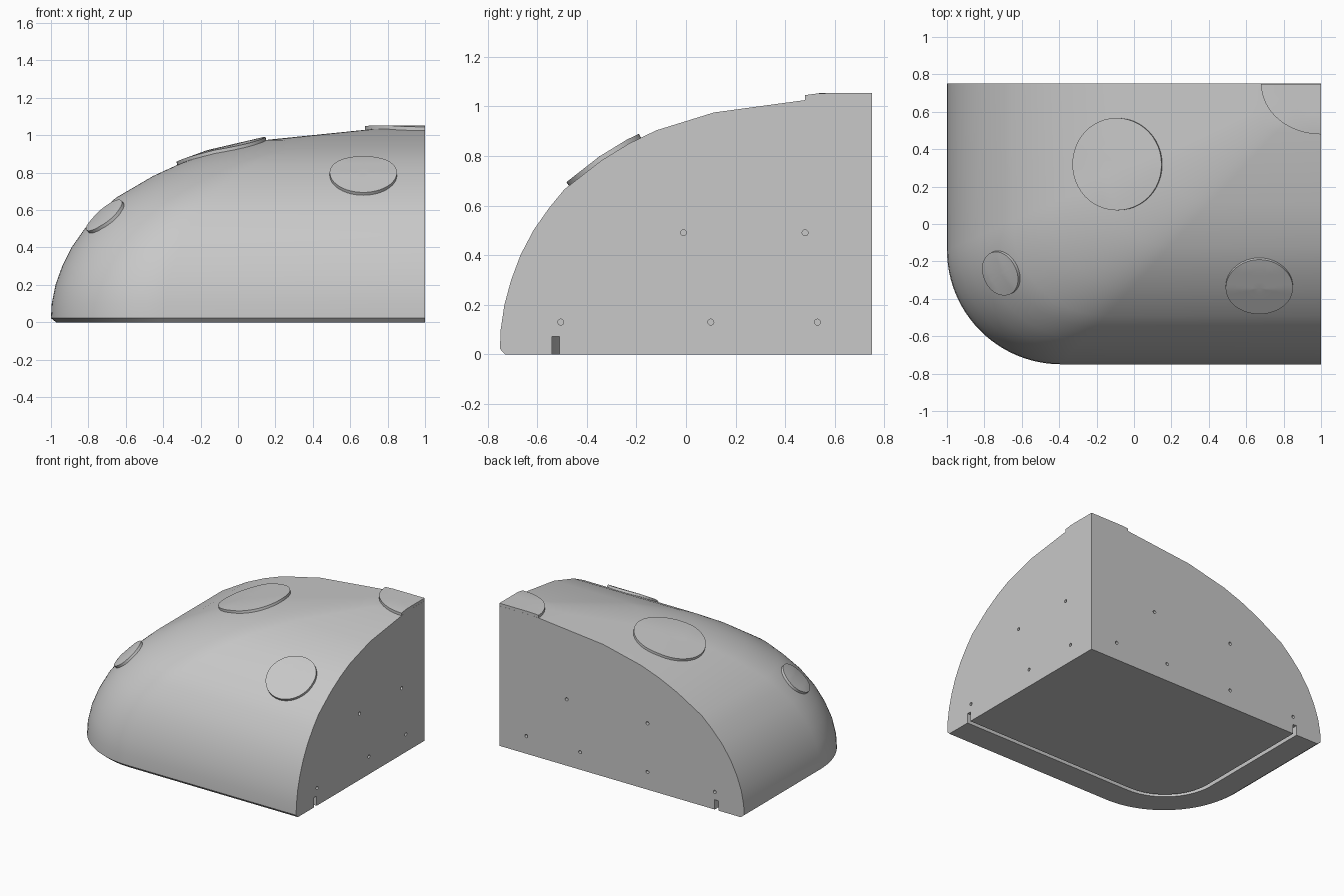
import bpy, bmesh, math
from mathutils import Vector, Matrix
from mathutils.bvhtree import BVHTree

if "Cube" in bpy.data.objects:
    bpy.data.objects.remove(bpy.data.objects["Cube"], do_unlink=True)

grey = bpy.data.materials.new("plain grey")
grey.use_nodes = True
grey.diffuse_color = (0.58, 0.58, 0.58, 1)
grey.node_tree.nodes["Principled BSDF"].inputs["Base Color"].default_value = (0.58, 0.58, 0.58, 1)

APEX = Vector((1, 0.75))
RADIUS = 0.61


def finish(bm, name):
    bmesh.ops.recalc_face_normals(bm, faces=bm.faces)
    mesh = bpy.data.meshes.new(name)
    bm.to_mesh(mesh)
    ob = bpy.data.objects.new(name, mesh)
    bpy.context.collection.objects.link(ob)
    mesh.materials.append(grey)
    return ob


def smooth(ob, degrees):
    bpy.ops.object.select_all(action='DESELECT')
    ob.select_set(True)
    bpy.context.view_layer.objects.active = ob
    bpy.ops.object.shade_smooth_by_angle(angle=math.radians(degrees))


def outline(inset=0, overshoot=0, steps=24):
    """Two straight sides joined by one round corner."""
    r = RADIUS - inset
    pts = [Vector((1 + overshoot, inset - 0.75))]
    for i in range(steps + 1):
        a = -math.pi / 2 * (1 + i / steps)
        pts.append(Vector((RADIUS - 1 + r * math.cos(a), RADIUS - 0.75 + r * math.sin(a))))
    pts.append(Vector((inset - 1, 0.75 + overshoot)))
    return pts


# Shell: the outline shrinks towards the inner corner as it rises
PROFILE = [(0.986, 0), (1, 0.022), (0.998, 0.1), (0.988, 0.2), (0.97, 0.3),
           (0.945, 0.4), (0.91, 0.5), (0.868, 0.59), (0.827, 0.665), (0.727, 0.782),
           (0.653, 0.85), (0.58, 0.903), (0.425, 0.975), (0.17, 1.027), (0.14, 1.033)]
bm = bmesh.new()
rings = []
for s, z in PROFILE:
    rings.append([bm.verts.new((*(APEX + (p - APEX) * s), z)) for p in outline()])
for low, high in zip(rings, rings[1:]):
    for i in range(len(low) - 1):
        bm.faces.new((low[i], low[i + 1], high[i + 1], high[i]))
top = bm.verts.new((*APEX, PROFILE[-1][1]))
base = bm.verts.new((*APEX, 0))
bm.faces.new(rings[-1] + [top])
bm.faces.new(rings[0] + [base])
for end in (0, -1):
    bm.faces.new([r[end] for r in rings] + [top, base])
bmesh.ops.recalc_face_normals(bm, faces=bm.faces)
surface = BVHTree.FromBMesh(bm)
shell = finish(bm, "shell")
bm.free()

# Cutter: locating holes in both flat walls and a groove under the base
bm = bmesh.new()


def hole(x, y, z, axis):
    turn = Matrix.Rotation(math.pi / 2, 4, axis)
    bmesh.ops.create_cone(bm, cap_ends=True, segments=16, radius1=0.012, radius2=0.012,
                          depth=0.2, matrix=Matrix.Translation((x, y, z)) @ turn)


for y, z in [(-0.01, 0.49), (0.48, 0.49), (-0.505, 0.13), (0.1, 0.13), (0.53, 0.13)]:
    hole(1, y, z, 'Y')
for x, z in [(0.45, 0.49), (-0.21, 0.49), (0.78, 0.13), (0.34, 0.13), (-0.21, 0.13), (-0.76, 0.13)]:
    hole(x, 0.75, z, 'X')
loop = outline(0.21, 0.05) + outline(0.24, 0.05)[::-1]
face = bm.faces.new([bm.verts.new((*p, -0.05)) for p in loop])
grown = bmesh.ops.extrude_face_region(bm, geom=[face])["geom"]
bmesh.ops.translate(bm, vec=(0, 0, 0.122),
                    verts=[g for g in grown if isinstance(g, bmesh.types.BMVert)])
cutter = finish(bm, "cutter")
bm.free()
cutter.hide_render = True
cut = shell.modifiers.new("cut", 'BOOLEAN')
cut.operation = 'DIFFERENCE'
cut.solver = 'EXACT'
cut.object = cutter
bpy.context.view_layer.objects.active = shell
bpy.ops.object.modifier_apply(modifier="cut")
bpy.data.objects.remove(cutter, do_unlink=True)
smooth(shell, 30)


# Raised pads that follow the curve of the shell
def pad(name, centre, rx, ry, normal=None, start=0, sweep=2 * math.pi, thick=0.018):
    spot, facing, _, _ = surface.find_nearest(Vector(centre))
    n = Vector(normal) if normal else facing
    if normal:
        spot = Vector(centre)
    u = Vector((0, 1, 0)).cross(n).normalized()
    v = n.cross(u)
    whole = sweep > 6
    segs, levels = (48, 5) if whole else (16, 5)
    count = segs if whole else segs + 1
    bm = bmesh.new()

    def drop(p, lift):
        hit = surface.ray_cast(p + n * 0.4, -n)[0] or p
        return bm.verts.new(hit + n * lift)

    mid = drop(spot, thick)
    loops = []
    for k in range(1, levels + 2):
        f = min(k / levels, 1)
        lift = thick if k <= levels else -0.02
        loops.append([drop(spot + u * rx * f * math.cos(start + sweep * i / segs)
                           + v * ry * f * math.sin(start + sweep * i / segs), lift)
                      for i in range(count)])
    for i in range(segs):
        j = (i + 1) % count
        bm.faces.new((mid, loops[0][i], loops[0][j]))
        for a, b in zip(loops, loops[1:]):
            bm.faces.new((a[i], b[i], b[j], a[j]))
    if not whole:
        foot = drop(spot, -0.02)
        for e in (0, -1):
            bm.faces.new([mid] + [l[e] for l in loops] + [foot])
    ob = finish(bm, name)
    bm.free()
    smooth(ob, 30)


pad("large_top_pad", (-0.09, 0.32, 0.92), 0.247, 0.247)
pad("front_pad", (0.67, -0.335, 0.79), 0.18, 0.175)
pad("corner_pad", (-0.715, -0.265, 0.57), 0.122, 0.122)
pad("inner_corner_pad", (0.9995, 0.7495, 1.033), 0.32, 0.27, (0, 0, 1), math.pi, math.pi / 2, 0.02)
